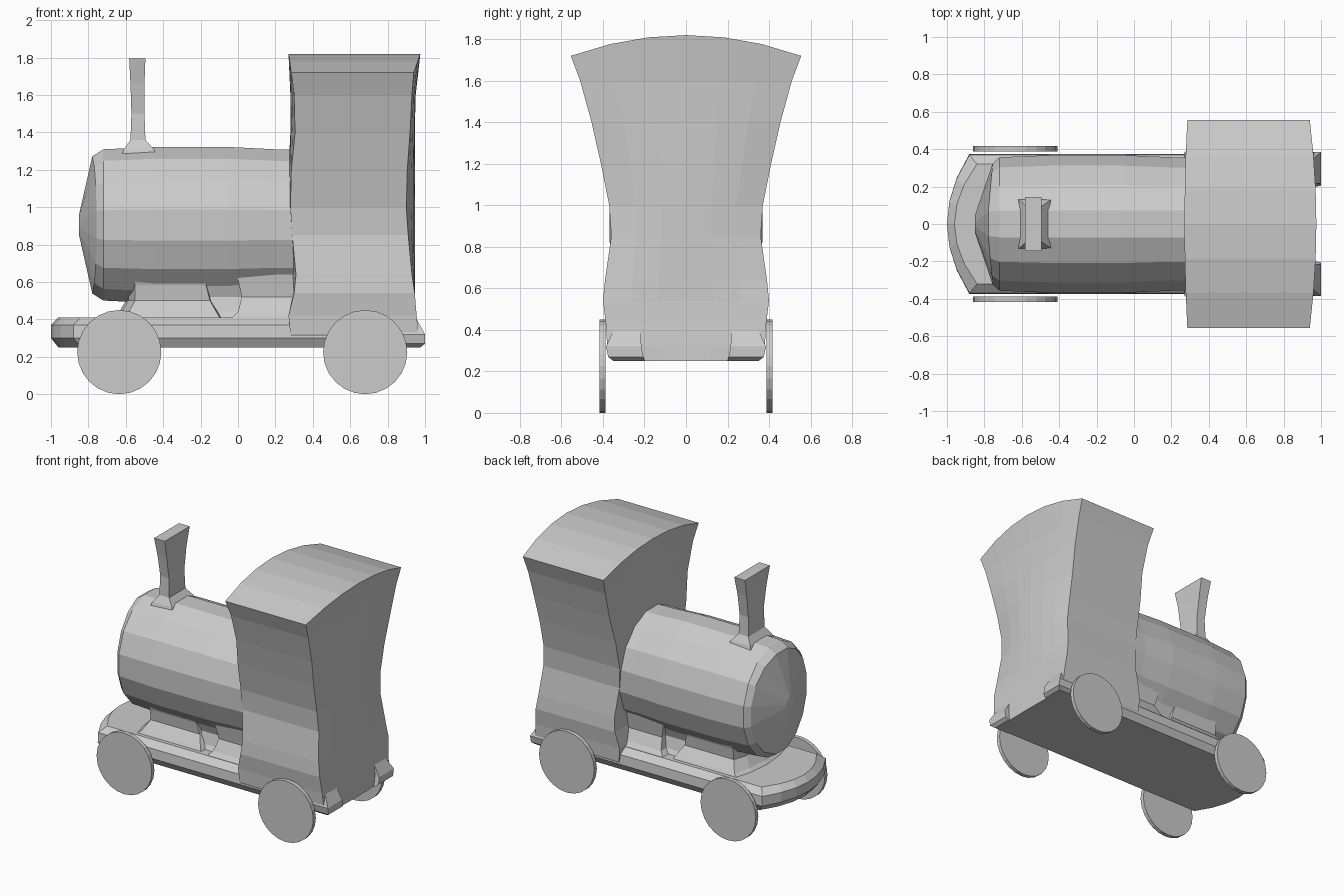
import bpy, bmesh, math

if "Cube" in bpy.data.objects:
    bpy.data.objects.remove(bpy.data.objects["Cube"])

COLS7 = (-1, -.66, -.33, 0, .33, .66, 1)
COLS5 = (-1, -.55, 0, .55, 1)


def loft(name, rings):
    """Skin equal-length rings; close both ends with strips of quads."""
    bm = bmesh.new()
    rows = [[bm.verts.new(p) for p in r] for r in rings]
    n = len(rows[0])
    for a, b in zip(rows, rows[1:]):
        for i in range(n):
            j = (i + 1) % n
            bm.faces.new((a[i], a[j], b[j], b[i]))
    for r in (rows[0], rows[-1]):
        for i in range(n // 2 - 1):
            bm.faces.new((r[i], r[i + 1], r[n - 2 - i], r[n - 1 - i]))
    bmesh.ops.recalc_face_normals(bm, faces=bm.faces)
    me = bpy.data.meshes.new(name)
    bm.to_mesh(me)
    bm.free()
    ob = bpy.data.objects.new(name, me)
    bpy.context.collection.objects.link(ob)
    return ob


def slab(z, w, front, back, cols=COLS7, arch=0, y0=0):
    """Horizontal ring; front/back are (x at centre, x at corner)."""
    def row(ends, order):
        c, k = ends
        return [(c + (k - c) * s * s, y0 + s * w, z + arch * (1 - s * s)) for s in order]
    return row(front, cols) + row(back, cols[::-1])


# Cab: flared walls, pinched waist and arched roof
cab = [
    (.25, .34, (.30, .30), (.97, .96)),
    (.32, .38, (.28, .28), (.965, .965)),
    (.42, .385, (.27, .27), (.955, .955)),
    (.54, .40, (.29, .30), (.945, .945)),
    (.64, .39, (.28, .31), (.945, .93)),
    (.85, .36, (.27, .29), (.945, .91)),
    (1.0, .37, (.27, .28), (.945, .90)),
    (1.2, .41, (.27, .285), (.945, .905)),
    (1.4, .455, (.28, .305), (.945, .92)),
    (1.6, .51, (.28, .30), (.95, .93)),
    (1.72, .555, (.27, .285), (.975, .94)),
]
loft("cab", [slab(*r, arch=.1 if r[0] > 1.7 else 0) for r in cab])

# Running base with rounded nose
loft("base", [slab(*r) for r in (
    (.25, .345, (-.96, -.84), (.95, .95)),
    (.30, .375, (-1.0, -.88), (.95, .95)),
    (.37, .37, (-1.0, -.88), (.95, .95)),
    (.41, .32, (-.96, -.84), (.95, .95)),
)])

# Boiler: sixteen-sided barrel with a domed front
barrel = ((-.85, .13, 0), (-.785, .88, .03), (-.72, .97, 0), (-.45, 1.0, 0), (-.05, 1.0, 0), (.2, .97, 0), (.35, .97, 0))
loft("boiler", [[(x + lean * abs(math.cos(a)), .375 * s * math.cos(a), .905 + .425 * s * math.sin(a))
                 for a in [(i + .5) * math.tau / 16 for i in range(16)]]
                for x, s, lean in barrel])

# Keel and two flared saddles carrying the boiler
loft("boiler_keel", [slab(z, w, (-.42, -.42), (.33, .33), COLS5)
                     for z, w in ((.38, .27), (.44, .23), (.52, .21), (.68, .27))])
loft("front_saddle", [slab(z, w, (xa, xa + .05), (xb, xb - .03), COLS5) for z, w, xa, xb in (
    (.38, .31, -.70, -.05), (.43, .28, -.64, -.08), (.50, .23, -.60, -.12), (.58, .24, -.60, -.14), (.70, .28, -.60, -.15))])
loft("rear_saddle", [slab(z, w, (xa, xa), (.36, .36), COLS5) for z, w, xa in (
    (.38, .34, -.06), (.44, .29, .0), (.52, .25, .02), (.70, .28, -.02))])

# Chimney with flared foot and wide top
loft("chimney", [slab(z, w, (xa, xa), (xb, xb), (-1, 0, 1)) for z, w, xa, xb in (
    (1.26, .14, -.63, -.43), (1.31, .125, -.61, -.45), (1.36, .095, -.575, -.495),
    (1.50, .09, -.57, -.50), (1.66, .115, -.575, -.50), (1.795, .145, -.582, -.495))])

# Wheels and rear feet on both sides
for side, label in ((-1, "right"), (1, "left")):
    for x, pos in ((-.635, "front"), (.68, "rear")):
        bpy.ops.mesh.primitive_cylinder_add(
            vertices=24, radius=.225, depth=.03, location=(x, side * .402, .225),
            rotation=(math.pi / 2, 0, 0))
        bpy.context.object.name = f"{pos}_{label}_wheel"
    loft(f"{label}_rear_foot", [slab(z, w, (.85, .85), (xb, xb), (-1, 1), y0=side * y)
                                for z, w, xb, y in ((.25, .075, .975, .275), (.27, .085, 1.0, .29),
                                                    (.32, .085, 1.0, .30), (.42, .06, .945, .28))])
